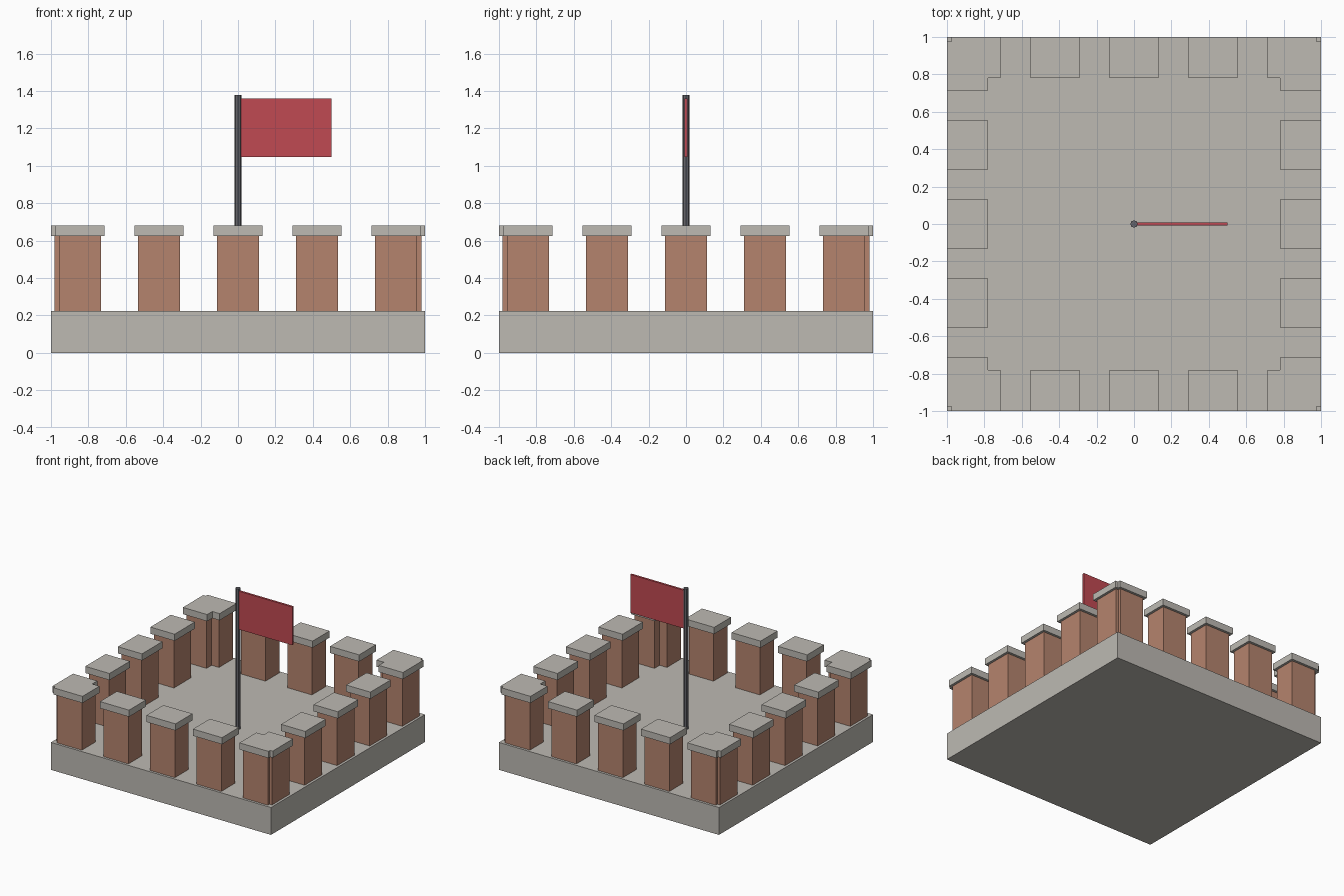
import bpy
import math

default = bpy.data.objects.get("Cube")
if default:
    bpy.data.objects.remove(default, do_unlink=True)


def material(name, rgb):
    mat = bpy.data.materials.new(name)
    mat.use_nodes = True
    color = (*rgb, 1.0)
    mat.diffuse_color = color
    mat.node_tree.nodes["Principled BSDF"].inputs["Base Color"].default_value = color
    return mat


STONE = material("pale stone", (0.51, 0.49, 0.45))
BRICK = material("clay brick", (0.46, 0.23, 0.155))
METAL = material("dark metal", (0.13, 0.13, 0.145))
CLOTH = material("red cloth", (0.53, 0.068, 0.085))


def box(name, center, size, mat):
    bpy.ops.mesh.primitive_cube_add(size=1, location=center)
    obj = bpy.context.object
    obj.name = name
    obj.scale = size
    bpy.ops.object.transform_apply(location=False, rotation=False, scale=True)
    obj.data.materials.append(mat)
    return obj


# Square stone floor slab
BASE_TOP, BODY_TOP, CAP_TOP = 0.225, 0.625, 0.68
box("floor_slab", (0, 0, BASE_TOP / 2), (2, 2, BASE_TOP), STONE)

# Five battlements along each side; the end ones overlap into corner pieces
SPACING, INSET = 0.4225, 0.89
WIDTH, DEPTH, LIP = 0.224, 0.18, 0.02


def battlement(label, x, y, along_x):
    for part, low, high, lip, mat in (
        ("body", BASE_TOP, BODY_TOP, 0, BRICK),
        ("cap", BODY_TOP, CAP_TOP, LIP, STONE),
    ):
        w, d = WIDTH + 2 * lip, DEPTH + 2 * lip
        size = (w, d, high - low) if along_x else (d, w, high - low)
        box(f"{label}_battlement_{part}", (x, y, (low + high) / 2), size, mat)


for i in range(-2, 3):
    offset = i * SPACING
    battlement("front", offset, -INSET, True)
    battlement("back", offset, INSET, True)
    battlement("left", INSET, offset, False)
    battlement("right", -INSET, offset, False)

# Flag pole and flag
POLE_TOP = 1.38
bpy.ops.mesh.primitive_cylinder_add(
    vertices=8, radius=0.02, depth=POLE_TOP - BASE_TOP,
    location=(0, 0, (POLE_TOP + BASE_TOP) / 2))
pole = bpy.context.object
pole.name = "flag_pole"
pole.data.materials.append(METAL)

box("flag", (0.255, 0, 1.203), (0.49, 0.018, 0.314), CLOTH)
